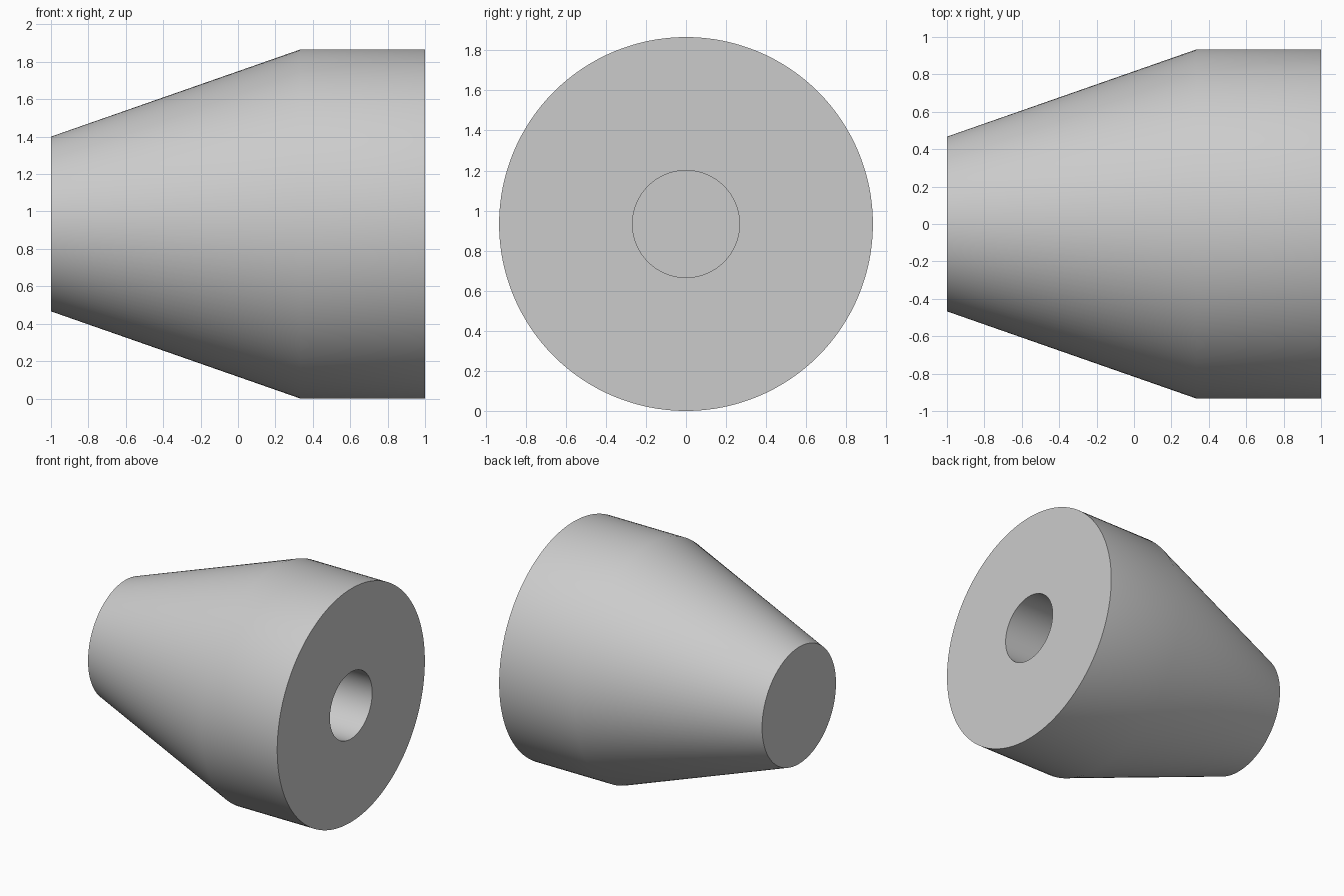
import bpy
import bmesh
import math
from mathutils import Vector

cube = bpy.data.objects.get("Cube")
if cube:
    bpy.data.objects.remove(cube, do_unlink=True)

SEGMENTS = 128
RADIUS = 0.933
SMALL_RADIUS = 0.467
HOLE_RADIUS = 0.267
HOLE_END = 0.0      # x position of the blind hole's floor
SHOULDER = 0.333    # x position where the taper meets the straight collar

# Single plain grey
grey = bpy.data.materials.new("light_grey")
grey.use_nodes = True
color = (0.6, 0.6, 0.6, 1)
grey.diffuse_color = color
grey.node_tree.nodes["Principled BSDF"].inputs["Base Color"].default_value = color

# Half section as (x, radius): small end, taper, collar, wide end, blind hole
profile = [(-1, 0), (-1, SMALL_RADIUS), (SHOULDER, RADIUS), (1, RADIUS),
           (1, HOLE_RADIUS), (HOLE_END, HOLE_RADIUS), (HOLE_END, 0)]

# Revolve the section about the x axis
bm = bmesh.new()
verts = [bm.verts.new((x, 0, r)) for x, r in profile]
edges = [bm.edges.new(pair) for pair in zip(verts, verts[1:])]
bmesh.ops.spin(bm, geom=verts + edges, cent=Vector(), axis=(1, 0, 0),
               angle=math.tau, steps=SEGMENTS, use_merge=False)
bmesh.ops.remove_doubles(bm, verts=bm.verts, dist=0.0001)
bmesh.ops.recalc_face_normals(bm, faces=bm.faces)
bmesh.ops.translate(bm, verts=bm.verts, vec=(0, 0, RADIUS))

mesh = bpy.data.meshes.new("tapered_bumper")
bm.to_mesh(mesh)
bm.free()
mesh.materials.append(grey)
bumper = bpy.data.objects.new("tapered_bumper", mesh)
bpy.context.collection.objects.link(bumper)

# Smooth round walls, crisp rims
bpy.ops.object.select_all(action="DESELECT")
bumper.select_set(True)
bpy.context.view_layer.objects.active = bumper
bpy.ops.object.shade_smooth_by_angle(angle=math.radians(30))
